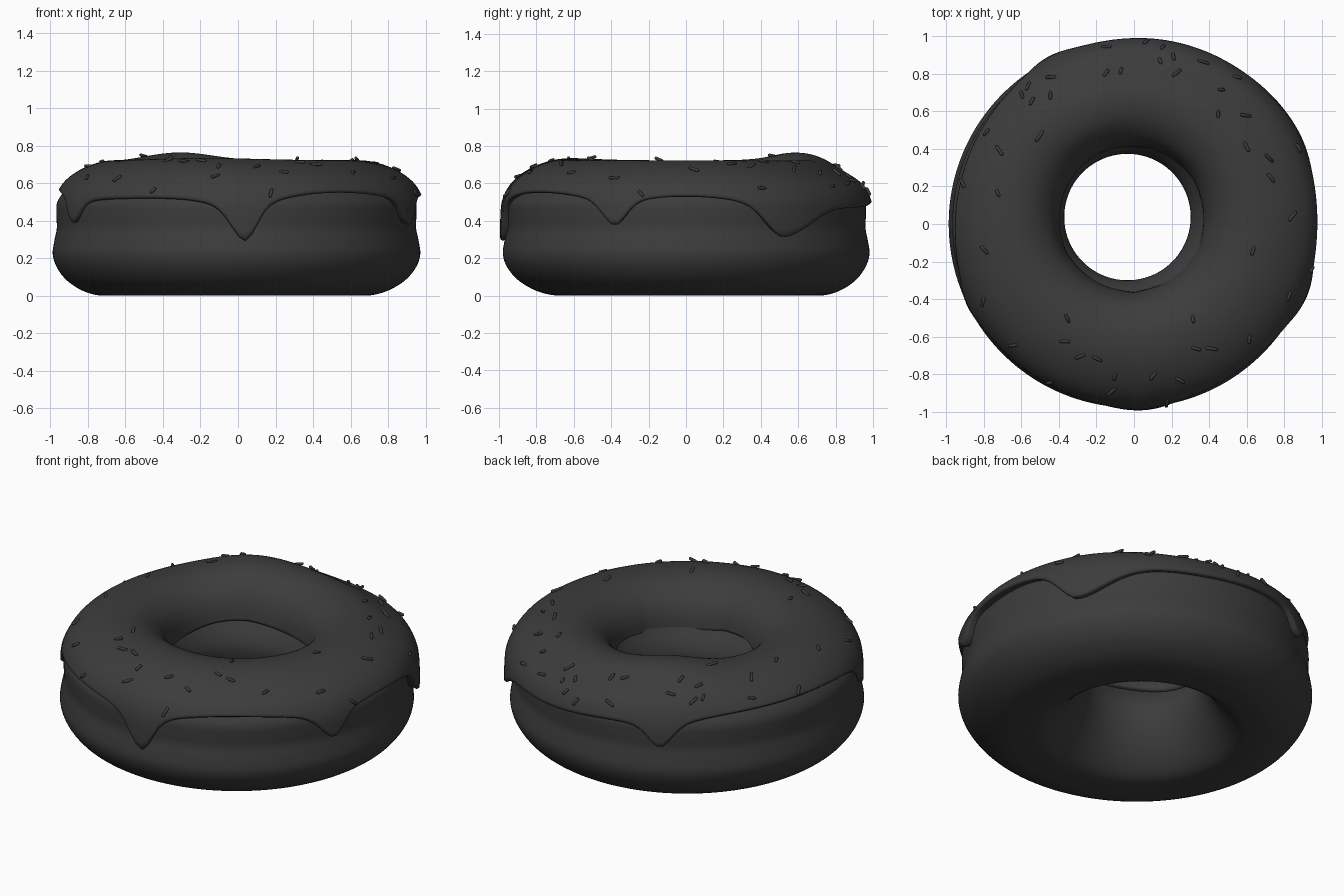
import bpy
import bmesh
import random
from math import sin, cos, pi, tau, exp, radians, hypot, atan2
from mathutils import Vector, Matrix

default = bpy.data.objects.get("Cube")
if default:
    bpy.data.objects.remove(default, do_unlink=True)

rng = random.Random(7)
STEPS = 180

dark = bpy.data.materials.new("dark grey")
dark.use_nodes = True
dark.diffuse_color = (0.045, 0.045, 0.045, 1)
dark.node_tree.nodes["Principled BSDF"].inputs["Base Color"].default_value = dark.diffuse_color


def smooth_curve(points, closed, cuts):
    """Catmull-Rom curve through profile points."""
    pts = [Vector(p) for p in points]
    n = len(pts)

    def at(k):
        return pts[k % n] if closed else pts[max(0, min(n - 1, k))]

    out = []
    for k in range(n if closed else n - 1):
        a, b, c, d = at(k - 1), at(k), at(k + 1), at(k + 2)
        for s in range(cuts):
            t = s / cuts
            out.append(0.5 * (2 * b + (c - a) * t + (2 * a - 5 * b + 4 * c - d) * t ** 2
                              + (3 * b - a - 3 * c + d) * t ** 3))
    if not closed:
        out.append(pts[-1])
    return out


def add_object(name, bm):
    mesh = bpy.data.meshes.new(name)
    bm.to_mesh(mesh)
    bm.free()
    mesh.materials.append(dark)
    for face in mesh.polygons:
        face.use_smooth = True
    obj = bpy.data.objects.new(name, mesh)
    bpy.context.collection.objects.link(obj)


def lathe(name, section, closed):
    """Sweep a section that may change with the angle around the ring."""
    bm = bmesh.new()
    rings = [[bm.verts.new(p) for p in section(tau * i / STEPS)] for i in range(STEPS)]
    rows = len(rings[0])
    for i in range(STEPS):
        a, b = rings[i], rings[(i + 1) % STEPS]
        for j in range(rows if closed else rows - 1):
            k = (j + 1) % rows
            bm.faces.new((a[j], b[j], b[k], a[k]))
    add_object(name, bm)


def place(r, z, ang, shift):
    """Ring point; the hole is slightly off centre."""
    t = max(0, min(1, (0.97 - r) / 0.6))
    return Vector((r * cos(ang) + shift[0] * t, r * sin(ang) + shift[1] * t, max(0, z)))


# Dough ring
dough_curve = smooth_curve([
    (0.58, 0), (0.71, 0), (0.81, 0.025), (0.9, 0.08), (0.957, 0.15), (0.98, 0.22),
    (0.972, 0.29), (0.958, 0.36), (0.96, 0.43), (0.955, 0.5), (0.905, 0.565), (0.82, 0.615),
    (0.72, 0.655), (0.6, 0.67), (0.5, 0.64), (0.45, 0.57), (0.41, 0.5), (0.36, 0.42),
    (0.337, 0.34), (0.36, 0.23), (0.42, 0.12), (0.5, 0.035)], True, 4)


def dough_section(ang):
    return [place(p.x, p.y, ang, (-0.027, 0.036)) + Vector((-0.008, 0.001, 0)) for p in dough_curve]


lathe("dough_ring", dough_section, True)

# Icing with drips: angle, depth, width before and after in degrees
icing_curve = smooth_curve([
    (0.99, 0.22), (0.993, 0.34), (0.992, 0.42), (0.985, 0.5), (0.96, 0.565), (0.92, 0.617),
    (0.855, 0.665), (0.77, 0.702), (0.68, 0.721), (0.59, 0.718), (0.51, 0.69), (0.44, 0.635),
    (0.4, 0.565), (0.383, 0.49)], False, 8)
DRIPS = [(272, 0.275, 6, 5), (337, 0.19, 6, 5), (31, 0.255, 8, 15), (117, 0.175, 5, 5), (207, 0.17, 5, 5)]


def turn(ang, deg):
    """Signed angle from a direction."""
    return (ang - radians(deg) + pi) % tau - pi


def swell(ang, deg, width):
    """Soft bump around a direction."""
    return exp(-(turn(ang, deg) / width) ** 2)


def drip_depth(ang):
    total = 0
    for deg, depth, before, after in DRIPS:
        d = turn(ang, deg)
        d = abs(d) / radians(before if d < 0 else after)
        total += depth * (0.53 * exp(-d * d) + 0.47 * exp(0.1 - hypot(d / 2.6, 0.1)))
    return total


def icing_edge(ang):
    return 0.585 - 0.05 * swell(ang, 75, 0.5) - 0.035 * swell(ang, 232, 0.5) - drip_depth(ang)


def icing_point(ang, t):
    """Point on the icing from outer edge (t = 0) to inner edge (t = 1)."""
    edge = icing_edge(ang)
    last = len(icing_curve) - 1
    k = next(k for k in range(last) if icing_curve[k + 1].y > edge)
    a, b = icing_curve[k], icing_curve[k + 1]
    start = k + max(0, (edge - a.y) / (b.y - a.y))
    f = start + (last - start) * t
    k = min(int(f), last - 1)
    p = icing_curve[k].lerp(icing_curve[k + 1], f - k)
    lift = max(0, min(1, (p.y - 0.5) / 0.2))
    # raised back, sagging back shoulder, wavy inner edge
    z = p.y + lift * (0.042 * swell(ang, 118, 0.4) + 0.012 * swell(ang, 255, 0.6))
    z -= 0.03 * swell(ang, 82, 0.7) * exp(-((p.x - 0.84) / 0.1) ** 2)
    z += 0.02 * sin(3 * ang + 1) * t ** 12
    bulge = 0.03 * drip_depth(ang) * (1 - lift)
    return place(p.x + bulge, z, ang, (-0.018, 0.022)) + Vector((0.004, 0.007, 0))


def icing_section(ang):
    row = [icing_point(ang, j / 44) for j in range(45)]
    out = Vector((cos(ang), sin(ang), 0))
    # rounded lips tucked into the dough
    first = [row[0] - out * 0.07 + Vector((0, 0, 0.01)), row[0] - out * 0.012 - Vector((0, 0, 0.01))]
    end = [row[-1] + out * 0.012 - Vector((0, 0, 0.012)), row[-1] + out * 0.08]
    return first + row + end


lathe("icing", icing_section, False)

# Sprinkles: small capsules scattered over the icing
SPOTS = [(-.15, .94), (.06, .97), (.15, .94), (.14, .87), (.21, .89), (.37, .86), (.23, .8),
         (-.07, .81), (-.15, .8), (-.45, .78), (-.57, .73), (-.6, .68), (-.55, .65), (-.45, .68),
         (-.79, .48), (-.72, .38), (-.51, .46), (-.96, .22), (-.73, .15), (-.79, -.15),
         (-.8, -.42), (-.64, -.65), (-.34, -.51), (-.36, -.63), (-.28, -.71), (-.19, -.72),
         (-.1, -.81), (-.12, -.89), (.1, -.81), (.24, -.83), (.17, -.95), (.33, -.67),
         (.41, -.67), (.61, -.62), (.82, -.39), (.63, -.16), (.84, .03), (.73, .23), (.73, .34),
         (.61, .4), (.46, .58), (.47, .71), (.55, .78), (.31, -.51), (-.47, -.88), (.95, -.25),
         (.88, .4), (.6, .57)]
bm = bmesh.new()
for x, y in SPOTS:
    ang = atan2(y, x)
    t = min((j / 80 for j in range(4, 70)),
            key=lambda s: abs(icing_point(ang, s).xy.length - hypot(x, y)))
    p = icing_point(ang, t)
    along = (icing_point(ang, t + 0.02) - p).normalized()
    around = Vector((-sin(ang), cos(ang), 0))
    normal = around.cross(along).normalized()
    spin = rng.uniform(0, tau)
    axis = along * cos(spin) + around * sin(spin) + normal * rng.uniform(-0.4, 0.4)
    half = rng.uniform(0.012, 0.026)
    capsule = bmesh.ops.create_uvsphere(bm, u_segments=8, v_segments=5, radius=0.009)["verts"]
    for v in capsule:
        v.co.z += half if v.co.z > 0 else -half
    spot = Matrix.Translation(p + normal * 0.005) @ axis.to_track_quat("Z", "Y").to_matrix().to_4x4()
    bmesh.ops.transform(bm, matrix=spot, verts=capsule)
add_object("sprinkles", bm)
